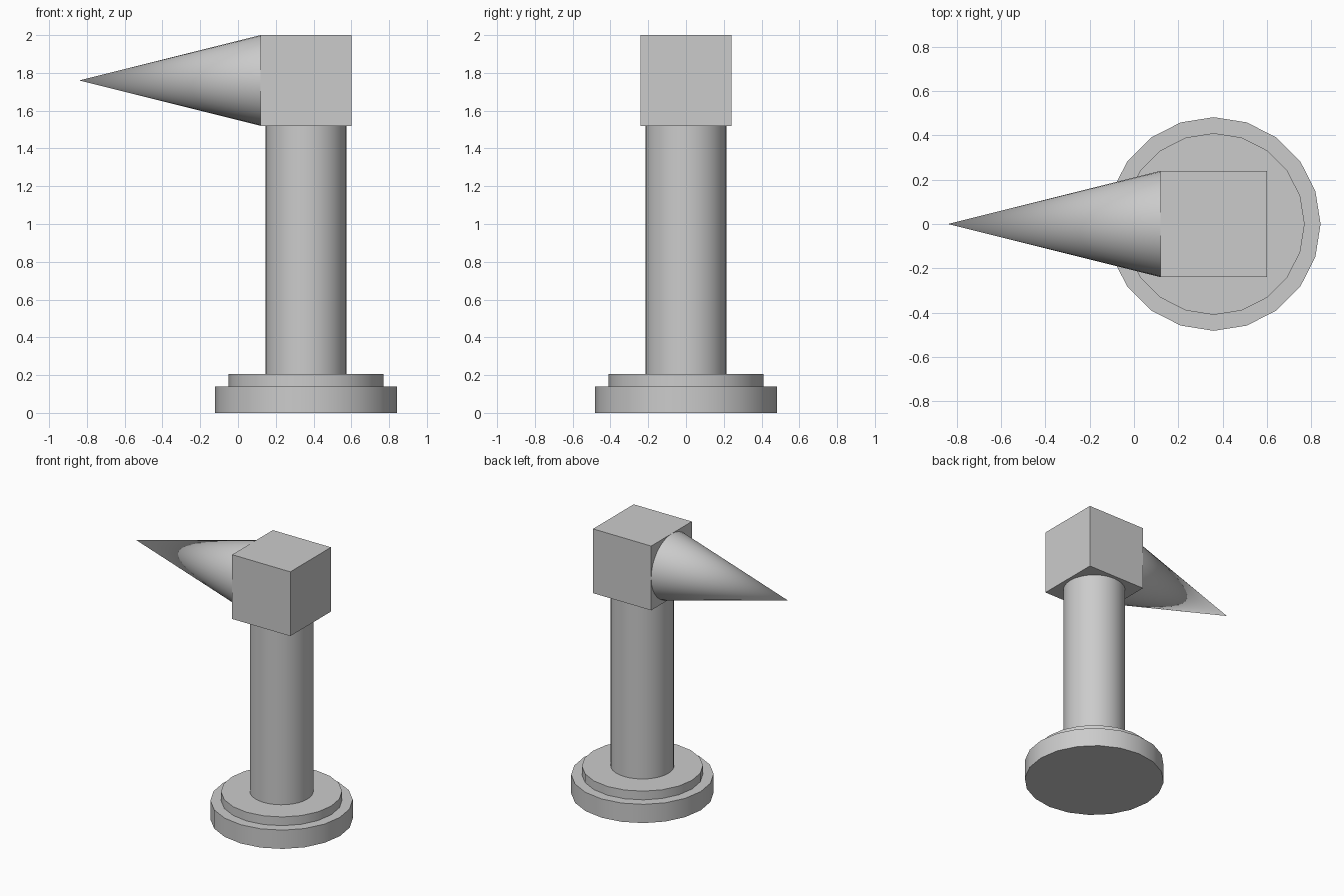
import bpy
import math

default = bpy.data.objects.get("Cube")
if default:
    bpy.data.objects.remove(default, do_unlink=True)

AXIS_X = 0.36     # centre line of the column
HEAD = 0.48       # edge length of the head block
HEAD_Z = 1.52     # underside of the head block

grey = bpy.data.materials.new("plain grey")
grey.use_nodes = True
colour = (0.6, 0.6, 0.6, 1)
grey.diffuse_color = colour
grey.node_tree.nodes["Principled BSDF"].inputs["Base Color"].default_value = colour


def finish(name, smooth=True):
    obj = bpy.context.object
    obj.name = name
    obj.data.name = name
    obj.data.materials.append(grey)
    if smooth:
        bpy.ops.object.shade_smooth_by_angle(angle=math.radians(35))
    return obj


def disc(name, radius, bottom, top, sides):
    # the quarter turn in the primitive puts a vertex on each axis
    bpy.ops.mesh.primitive_cylinder_add(
        vertices=sides, radius=radius, depth=top - bottom,
        location=(AXIS_X, 0, (bottom + top) / 2))
    return finish(name)


# Stepped round foot and column
disc("base_plate", 0.482, 0, 0.14, 20)
disc("base_step", 0.41, 0.14, 0.205, 20)
disc("column", 0.215, 0.205, HEAD_Z, 32)

# Square head block
bpy.ops.mesh.primitive_cube_add(
    size=HEAD, location=(AXIS_X, 0, HEAD_Z + HEAD / 2))
finish("head_block", smooth=False)

# Pointed cone on the side of the head, open where it meets the block
length = 2 * HEAD
bpy.ops.mesh.primitive_cone_add(
    vertices=32, radius1=HEAD / 2, radius2=0, depth=length,
    end_fill_type='NOTHING', rotation=(0, -math.pi / 2, 0),
    location=(AXIS_X - HEAD / 2 - length / 2, 0, HEAD_Z + HEAD / 2))
finish("side_cone")
